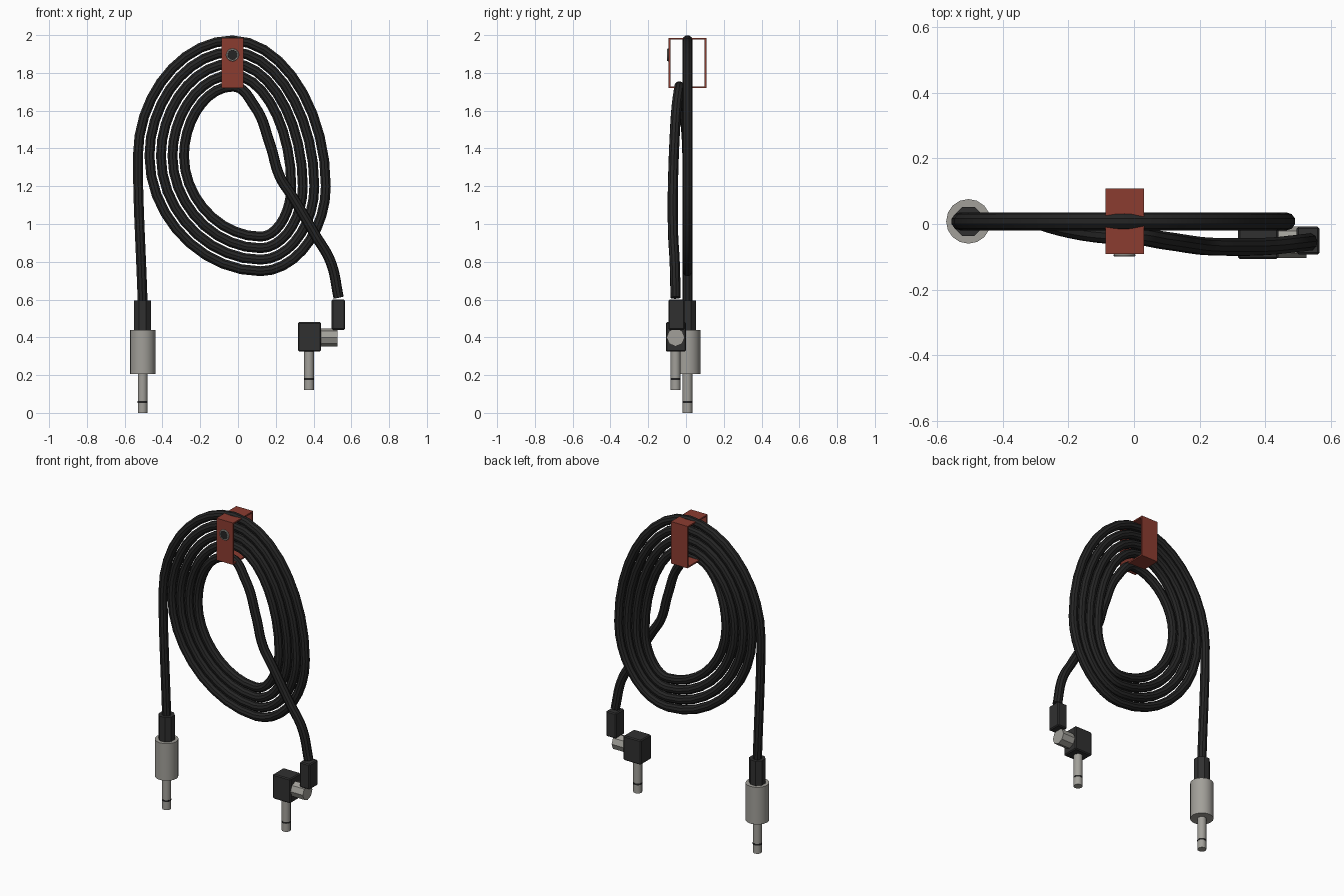
import bpy, math
from mathutils import Vector

if "Cube" in bpy.data.objects:
    bpy.data.objects.remove(bpy.data.objects["Cube"])


def material(name, rgb):
    m = bpy.data.materials.new(name)
    m.diffuse_color = (*rgb, 1)
    m.use_nodes = True
    m.node_tree.nodes["Principled BSDF"].inputs["Base Color"].default_value = m.diffuse_color
    return m


BLACK = material("black_rubber", (0.018, 0.018, 0.018))
DARK = material("dark_plastic", (0.03, 0.03, 0.03))
METAL = material("metal", (0.36, 0.35, 0.32))
RED = material("red_strap", (0.26, 0.045, 0.03))


def finish(o, name, mat, smooth=True):
    o.name = name
    o.data.materials.append(mat)
    if smooth:
        bpy.ops.object.shade_smooth_by_angle(angle=math.radians(35))
    return o


def cyl(name, loc, r, depth, mat, sides=16, rot=(0, 0, 0), smooth=True):
    bpy.ops.mesh.primitive_cylinder_add(vertices=sides, radius=r, depth=depth, location=loc, rotation=rot)
    return finish(bpy.context.object, name, mat, smooth)


def box(name, lo, hi, mat, bevel=0.0):
    lo, hi = Vector(lo), Vector(hi)
    bpy.ops.mesh.primitive_cube_add(size=1, location=(lo + hi) / 2)
    o = bpy.context.object
    o.scale = hi - lo
    bpy.ops.object.transform_apply(location=False, rotation=False, scale=True)
    if bevel:
        b = o.modifiers.new("bevel", 'BEVEL')
        b.width, b.segments = bevel, 1
    return finish(o, name, mat, False)


# Cable: straight lead, egg-shaped spiral of just over four turns, lead crossing in front
Y, STEP = 0.008, 0.061
knots = []
for k in range(5):
    o = k * STEP
    knots += [Vector((-0.53 + o, Y, 1.36)), Vector((-0.03, Y, 1.972 - o)),
              Vector((0.465 - o, Y, 1.2)), Vector((0.12, Y, 0.75 + o))]
knots = knots[:18]
knots[17].y = -0.035
tail = [(0.09, -0.05, 1.62), (0.17, -0.062, 1.42), (0.222, -0.068, 1.25), (0.285, -0.07, 1.15),
        (0.41, -0.068, 0.94), (0.49, -0.06, 0.80), (0.533, -0.055, 0.61)]
pts = [Vector((-0.505, Y, 0.59))] + knots + [Vector(t) for t in tail]

cu = bpy.data.curves.new("cable", 'CURVE')
cu.dimensions = '3D'
cu.bevel_depth, cu.bevel_resolution, cu.resolution_u = 0.0275, 3, 9
cu.use_fill_caps = True
sp = cu.splines.new('BEZIER')
sp.bezier_points.add(len(pts) - 1)
for i, (b, p) in enumerate(zip(sp.bezier_points, pts)):
    b.co = p
    if 1 <= i <= 18:
        # left/right knots run vertically, top/bottom knots horizontally
        axis = Vector((0, 0, 1)) if (i - 1) % 2 == 0 else Vector((1, 0, 0))
        b.handle_left_type = b.handle_right_type = 'FREE'
        b.handle_left = p + axis * (pts[i - 1] - p).dot(axis) * (0.35 if i == 1 else 0.53)
        b.handle_right = p + axis * (pts[i + 1] - p).dot(axis) * 0.53
    else:
        b.handle_left_type = b.handle_right_type = 'AUTO'
cable = bpy.data.objects.new("cable", cu)
bpy.context.collection.objects.link(cable)
bpy.context.view_layer.objects.active = cable
cable.select_set(True)
bpy.ops.object.convert(target='MESH')
finish(bpy.context.object, "cable", BLACK)


# Plug pin with an insulating ring and a slightly chamfered tip
def pin(name, x, y, z0, z1):
    cyl(name, (x, y, (z0 + z1) / 2), 0.026, z1 - z0, METAL, 14)
    cyl(name + "_ring", (x, y, z0 + 0.057), 0.0268, 0.01, BLACK, 14)


# Straight plug
px, py = -0.505, 0.008
cyl("straight_plug_boot", (px, py, 0.515), 0.048, 0.16, DARK, 8, (0, 0, math.pi / 8), False)
cyl("straight_plug_barrel", (px, py, 0.3225), 0.068, 0.235, METAL, 16)
pin("straight_plug_pin", px, py, 0.0, 0.21)

# Angled plug
box("angled_plug_boot", (0.496, -0.093, 0.44), (0.566, -0.008, 0.60), DARK, 0.006)
box("angled_plug_body", (0.317, -0.107, 0.325), (0.44, 0.0, 0.48), DARK, 0.006)
cyl("angled_plug_neck", (0.478, -0.055, 0.40), 0.048, 0.095, METAL, 8,
    (0, math.pi / 2, 0), False)
pin("angled_plug_pin", 0.376, -0.055, 0.122, 0.33)

# Strap: rectangular band around the top of the coil
x0, x1, y0, y1, z0, z1, t = -0.087, 0.03, -0.092, 0.108, 1.72, 1.985, 0.009
ring = [(y0, z0), (y1, z0), (y1, z1), (y0, z1),
        (y0 + t, z0 + t), (y1 - t, z0 + t), (y1 - t, z1 - t), (y0 + t, z1 - t)]
verts = [(x, y, z) for x in (x0, x1) for y, z in ring]
faces = []
for i in range(4):
    j = (i + 1) % 4
    faces += [(i, i + 4, j + 4, j), (i + 8, j + 8, j + 12, i + 12),
              (i, j, j + 8, i + 8), (i + 4, i + 12, j + 12, j + 4)]
me = bpy.data.meshes.new("strap")
me.from_pydata(verts, [], faces)
me.update()
strap = bpy.data.objects.new("strap", me)
bpy.context.collection.objects.link(strap)
me.materials.append(RED)

# Snap button on the strap front
cyl("snap_button", (-0.029, y0 - 0.001, 1.895), 0.026, 0.012, BLACK, 16, (math.pi / 2, 0, 0))
bpy.ops.mesh.primitive_torus_add(major_radius=0.029, minor_radius=0.005, major_segments=20,
                                 minor_segments=6, location=(-0.029, y0 - 0.003, 1.895),
                                 rotation=(math.pi / 2, 0, 0))
finish(bpy.context.object, "snap_rim", METAL)
